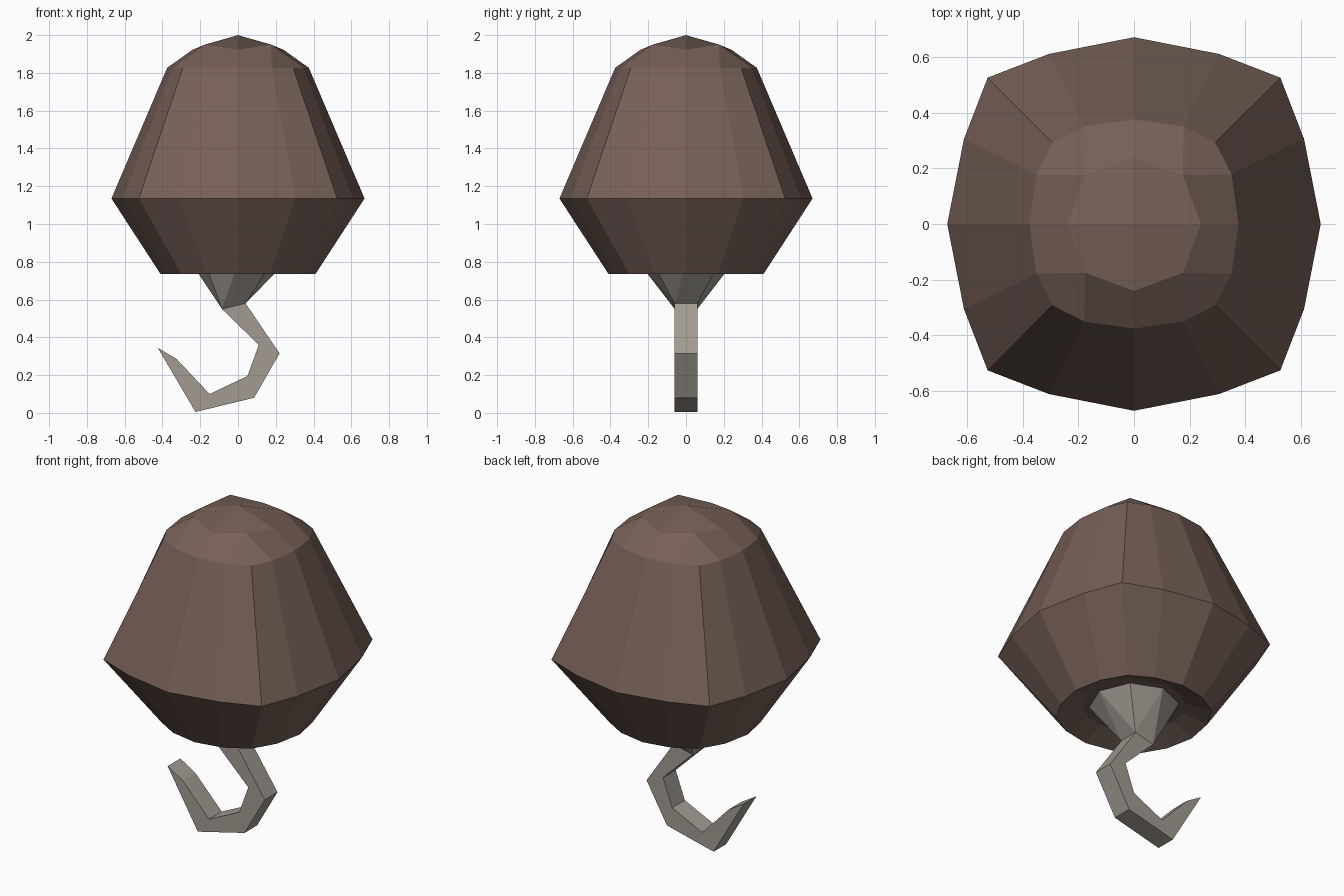
import bpy
import bmesh
from math import cos, sin, pi

cube = bpy.data.objects.get("Cube")
if cube:
    bpy.data.objects.remove(cube, do_unlink=True)


def material(name, rgb):
    mat = bpy.data.materials.new(name)
    mat.use_nodes = True
    mat.diffuse_color = (*rgb, 1)
    mat.node_tree.nodes["Principled BSDF"].inputs["Base Color"].default_value = (*rgb, 1)
    return mat


brown = material("dull brown", (0.18, 0.117, 0.095))
grey = material("warm grey metal", (0.36, 0.33, 0.285))


def finish(bm, name, mat):
    bmesh.ops.recalc_face_normals(bm, faces=bm.faces)
    mesh = bpy.data.meshes.new(name)
    bm.to_mesh(mesh)
    bm.free()
    mesh.materials.append(mat)
    obj = bpy.data.objects.new(name, mesh)
    bpy.context.collection.objects.link(obj)
    return obj


def rounded_square(bm, side, mid, corner, z):
    """Sixteen-point ring, repeated by quarter turns."""
    verts = []
    quarter = [(side, 0), mid, (corner, corner), (mid[1], mid[0])]
    for _ in range(4):
        verts += [bm.verts.new((x, y, z)) for x, y in quarter]
        quarter = [(-y, x) for x, y in quarter]
    return verts


def bridge(bm, a, b):
    n = len(a)
    for i in range(n):
        j = (i + 1) % n
        bm.faces.new((a[i], a[j], b[j], b[i]))


# Body: rings from the recessed underside up to the shoulder
bm = bmesh.new()
sections = [
    (0.28, (0.257, 0.11), 0.2, 0.79),
    (0.41, (0.377, 0.168), 0.3, 0.735),
    (0.67, (0.61, 0.305), 0.525, 1.135),
    (0.375, (0.35, 0.178), 0.292, 1.827),
]
rings = [rounded_square(bm, *s) for s in sections]
for low, high in zip(rings, rings[1:]):
    bridge(bm, low, high)
bm.faces.new(rings[0])

# Crown: four by four quad grid closing the top
top = rings[-1]
apex = bm.verts.new((0, 0, 2))
sides, corners = [], []
for q in range(4):
    c, s = cos(q * pi / 2), sin(q * pi / 2)
    sides.append(bm.verts.new((0.24 * c, 0.24 * s, 1.923)))
    corners.append(bm.verts.new((0.175 * (c - s), 0.175 * (s + c), 1.95)))
for q in range(4):
    n = (q + 1) % 4
    k = 4 * q
    bm.faces.new((apex, sides[q], corners[q], sides[n]))
    bm.faces.new((sides[q], top[k], top[k + 1], corners[q]))
    bm.faces.new((corners[q], top[k + 1], top[k + 2], top[k + 3]))
    bm.faces.new((corners[q], top[k + 3], top[(k + 4) % 16], sides[n]))
finish(bm, "body", brown)

# Hook: flat profile with square edges
half = 0.06
profile = [(-0.085, 0.55), (0.04, 0.58), (0.22, 0.315), (0.085, 0.08), (-0.225, 0.005),
           (-0.425, 0.345), (-0.325, 0.285), (-0.15, 0.1), (0.05, 0.195), (0.11, 0.36)]
bm = bmesh.new()
front = [bm.verts.new((x, -half, z)) for x, z in profile]
back = [bm.verts.new((x, half, z)) for x, z in profile]
bridge(bm, front, back)
bm.faces.new(front)
bm.faces.new(back)
finish(bm, "hook", grey)

# Socket: octagonal funnel tapering to the hook's shank
bm = bmesh.new()
for i in range(8):
    bm.verts.new((0.245 * cos(i * pi / 4), 0.245 * sin(i * pi / 4), 0.79))
for x, z in profile[:2]:
    for y in (-half, half):
        bm.verts.new((x, y, z))
bmesh.ops.convex_hull(bm, input=bm.verts)
finish(bm, "hook_socket", grey)
